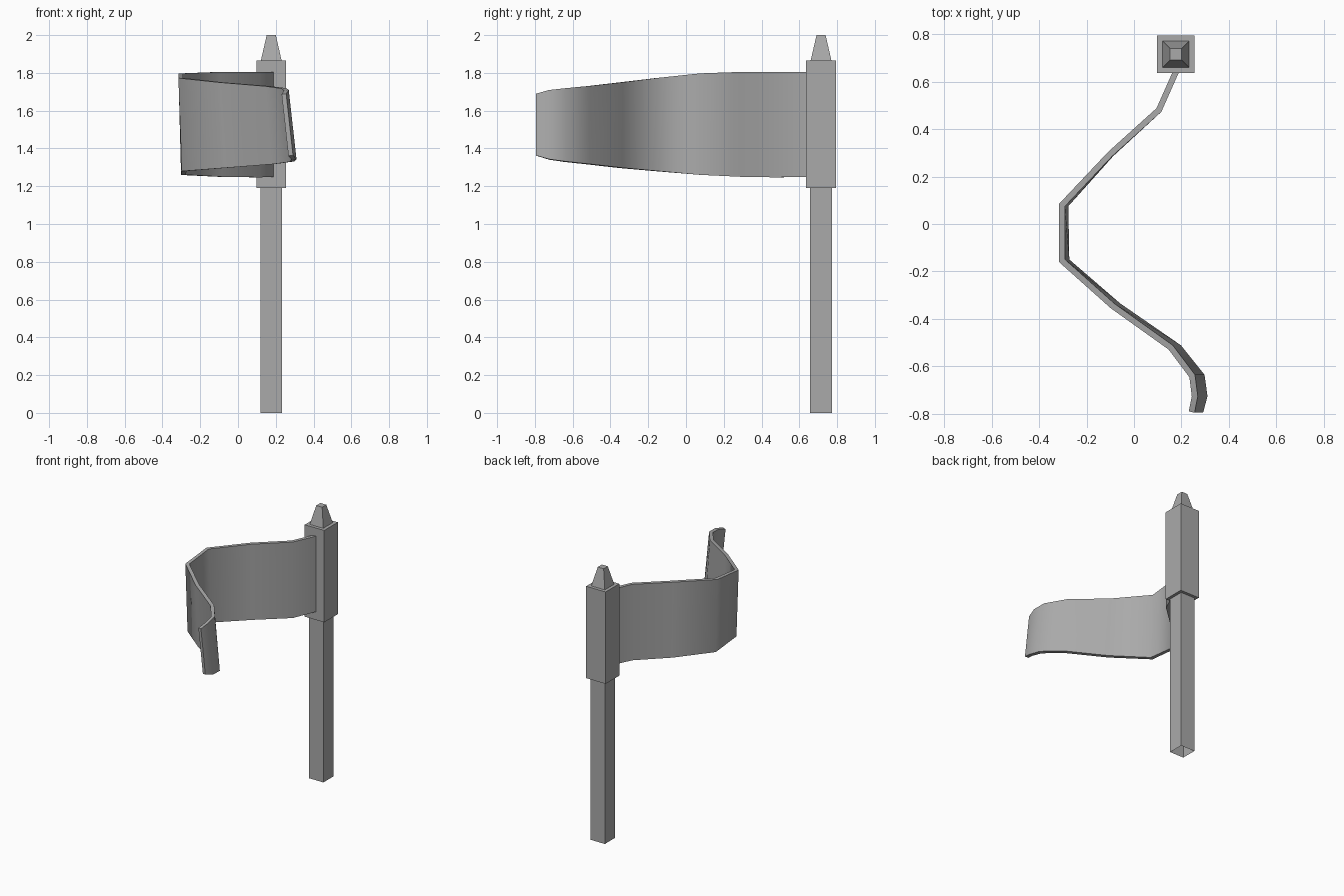
import bpy
import bmesh
from math import radians

old = bpy.data.objects.get("Cube")
if old:
    bpy.data.objects.remove(old, do_unlink=True)

grey = bpy.data.materials.new("plain grey")
grey.use_nodes = True
COLOR = (0.4, 0.4, 0.4, 1)
grey.diffuse_color = COLOR
grey.node_tree.nodes["Principled BSDF"].inputs["Base Color"].default_value = COLOR

POST_X, POST_Y = 0.176, 0.715


def finish(bm, name):
    bmesh.ops.recalc_face_normals(bm, faces=bm.faces)
    mesh = bpy.data.meshes.new(name)
    bm.to_mesh(mesh)
    bm.free()
    mesh.materials.append(grey)
    obj = bpy.data.objects.new(name, mesh)
    bpy.context.collection.objects.link(obj)
    return obj


def square_post(name, z0, z1, width, top_width=None, open_bottom=False):
    """Square prism on the post axis, optionally tapered."""
    bm = bmesh.new()
    bmesh.ops.create_cube(bm, size=1)
    for v in bm.verts:
        top = v.co.z > 0
        w = top_width if top and top_width else width
        v.co = (POST_X + v.co.x * w, POST_Y + v.co.y * w, z1 if top else z0)
    if open_bottom:
        base = [f for f in bm.faces if all(v.co.z == z0 for v in f.verts)]
        bmesh.ops.delete(bm, geom=base, context='FACES_ONLY')
    return finish(bm, name)


# Post, sleeve and finial
square_post("pole", 0, 1.19, 0.115, open_bottom=True)
square_post("sleeve", 1.19, 1.865, 0.158)
square_post("finial", 1.865, 2.0, 0.11, top_width=0.048)

# Banner: x, y of the top edge, lean of the bottom edge, top z, bottom z
stations = [
    (0.185, 0.66, 0.0, 1.805, 1.25),
    (0.105, 0.48, 0.0, 1.805, 1.247),
    (-0.10, 0.295, 0.004, 1.805, 1.25),
    (-0.303, 0.08, 0.014, 1.797, 1.26),
    (-0.303, -0.155, 0.018, 1.773, 1.28),
    (-0.09, -0.345, 0.025, 1.75, 1.297),
    (0.155, -0.52, 0.034, 1.73, 1.317),
    (0.245, -0.64, 0.04, 1.718, 1.33),
    (0.256, -0.725, 0.041, 1.708, 1.342),
    (0.243, -0.792, 0.036, 1.688, 1.362),
]
bm = bmesh.new()
rows = [(bm.verts.new((x, y, top)), bm.verts.new((x + lean, y, bottom)))
        for x, y, lean, top, bottom in stations]
for (a, b), (c, d) in zip(rows, rows[1:]):
    bm.faces.new((a, b, d, c))
banner = finish(bm, "banner")
thick = banner.modifiers.new("thickness", 'SOLIDIFY')
thick.thickness = 0.025
thick.offset = 0
thick.use_even_offset = True

bpy.ops.object.select_all(action='DESELECT')
banner.select_set(True)
bpy.context.view_layer.objects.active = banner
bpy.ops.object.modifier_apply(modifier=thick.name)
bpy.ops.object.shade_smooth_by_angle(angle=radians(60))
